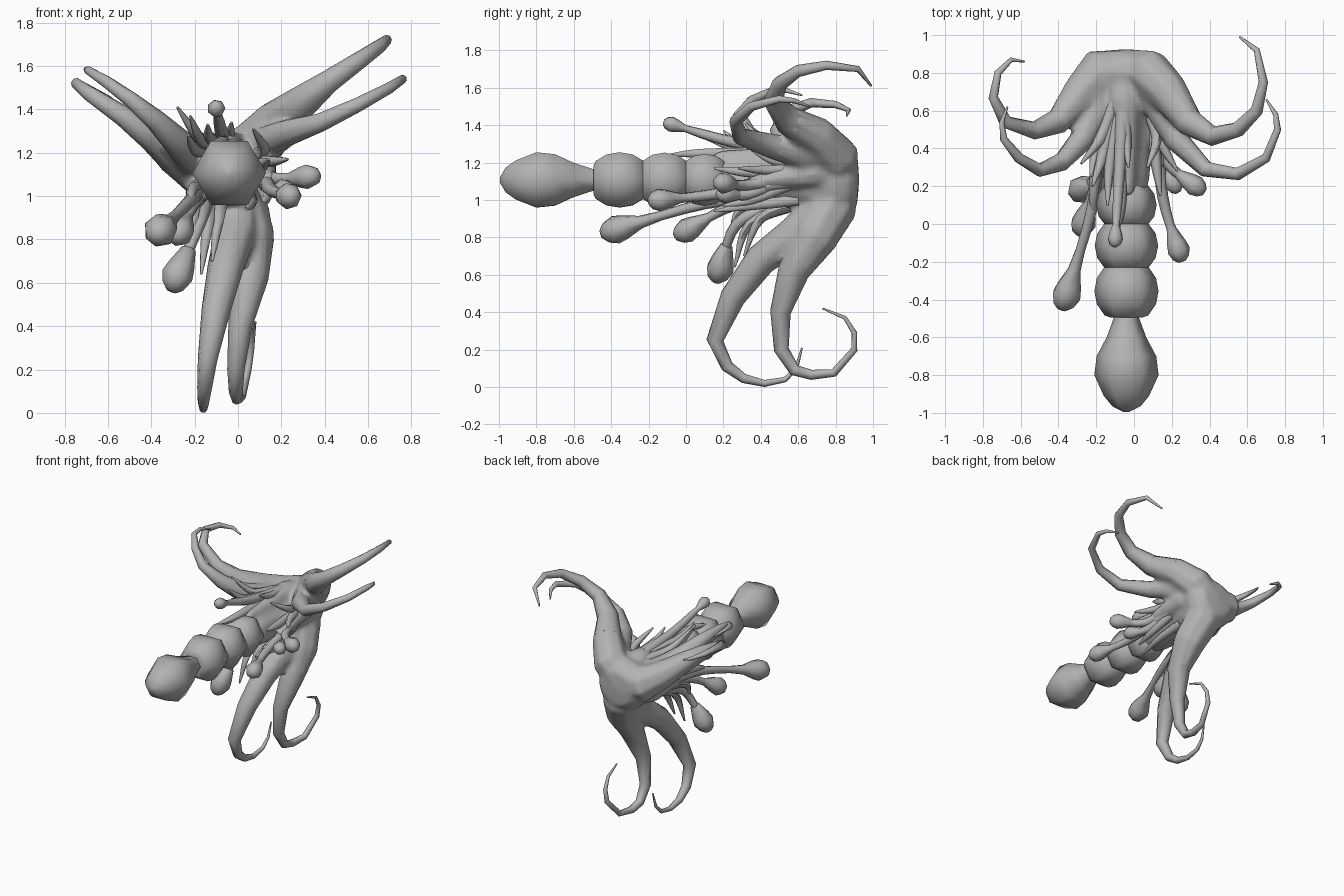
import bpy, bmesh, math
from mathutils import Vector

grey = bpy.data.materials.new("mid_grey")
grey.diffuse_color = (0.45, 0.45, 0.45, 1)


def shade(ob, angle):
    bpy.ops.object.select_all(action='DESELECT')
    bpy.context.view_layer.objects.active = ob
    ob.select_set(True)
    bpy.ops.object.shade_smooth_by_angle(angle=math.radians(angle))


def tube(name, pts, radii, sides=8, angle=60):
    """Closed tapered tube through the points, one radius per point."""
    pts = [Vector(p) for p in pts]
    bm = bmesh.new()
    rings, side = [], Vector((1, 0, 0.01))
    for i, p in enumerate(pts):
        t = (pts[min(i + 1, len(pts) - 1)] - pts[max(i - 1, 0)]).normalized()
        side = (side - t * side.dot(t)).normalized()
        up = t.cross(side)
        rings.append([bm.verts.new(p + radii[i] * (
            side * math.cos(a) + up * math.sin(a)))
            for a in (2 * math.pi * k / sides for k in range(sides))])
    for a, b in zip(rings, rings[1:]):
        for k in range(sides):
            n = (k + 1) % sides
            bm.faces.new((a[k], a[n], b[n], b[k]))
    bm.faces.new(rings[0][::-1])
    bm.faces.new(rings[-1])
    bmesh.ops.recalc_face_normals(bm, faces=bm.faces)
    me = bpy.data.meshes.new(name)
    bm.to_mesh(me)
    bm.free()
    me.materials.append(grey)
    ob = bpy.data.objects.new(name, me)
    bpy.context.collection.objects.link(ob)
    shade(ob, angle)
    return ob


def smooth_path(pts, steps):
    """Catmull-Rom samples through a few points."""
    p = [Vector(q) for q in pts]
    p = [2 * p[0] - p[1]] + p + [2 * p[-1] - p[-2]]
    out = []
    for a, b, c, d in zip(p, p[1:], p[2:], p[3:]):
        for k in range(steps):
            t = k / steps
            out.append(0.5 * (2 * b + (c - a) * t + (2 * a - 5 * b + 4 * c - d) * t * t
                              + (3 * b - a - 3 * c + d) * t ** 3))
    return out + [p[-2]]


def axis_part(name, profile, z=1.107, sides=6):
    """Part turned around the body axis from (y, radius) pairs."""
    return tube(name, [(-.04, y, z) for y, r in profile], [r for y, r in profile], sides, 75)


# Beaded six-sided body along the y axis
axis_part("front_bulb", [(-.995, .015), (-.965, .075), (-.91, .12), (-.8, .17),
                         (-.7, .158), (-.6, .105), (-.5, .068), (-.46, .06)])
for i, (y, r, h) in enumerate([(-.355, .17, .14), (-.115, .168, .13), (.1, .16, .12)]):
    axis_part(f"body_bead_{i + 1}", [(y + h * s, r * f) for s, f in
              ((-1, .5), (-.92, .68), (-.5, .92), (0, 1), (.5, .92), (.92, .68), (1, .5))])

trunks = []   # thick roots, blended into one head below


def arm(name, pts, radii, cut=3):
    """Thick root joins the head, the rest is a low-poly tube."""
    trunks.append(tube(name + "_root", pts[:cut + 1], radii[:cut + 1]))
    tube(name, pts[cut - 1:], [radii[cut - 1] * .93] + radii[cut:])


trunks.append(axis_part("head", [(.12, .1), (.25, .125), (.5, .135), (.7, .17), (.8, .2),
                                 (.87, .18), (.915, .13), (.925, .02)], z=1.1, sides=12))

# Six long curling arms, in three forked pairs
arm("upper_right_arm",
    [(-.05, .82, 1.1), (.08, .8, 1.23), (.18, .7, 1.34), (.29, .54, 1.43), (.42, .465, 1.53),
     (.55, .5, 1.62), (.65, .6, 1.69), (.685, .75, 1.72), (.65, .92, 1.7), (.56, .99, 1.61)],
    [.11, .13, .11, .078, .053, .042, .033, .025, .017, .006])
arm("lower_right_arm",
    [(.04, .78, 1.17), (.12, .65, 1.24), (.22, .45, 1.29), (.38, .29, 1.34), (.55, .265, 1.42),
     (.7, .35, 1.5), (.76, .5, 1.54), (.75, .58, 1.53), (.7, .66, 1.5)],
    [.1, .09, .065, .045, .034, .026, .02, .014, .005], 2)
arm("lower_left_arm",
    [(-.03, .82, 1.1), (-.18, .8, 1.13), (-.28, .69, 1.19), (-.4, .545, 1.28), (-.53, .495, 1.37),
     (-.68, .54, 1.47), (-.745, .67, 1.52), (-.72, .8, 1.51), (-.65, .87, 1.48), (-.58, .86, 1.45)],
    [.11, .135, .105, .07, .048, .036, .026, .02, .013, .005])
arm("upper_left_arm",
    [(-.14, .76, 1.13), (-.2, .6, 1.18), (-.28, .44, 1.25), (-.38, .33, 1.35), (-.5, .285, 1.45),
     (-.61, .35, 1.53), (-.69, .45, 1.58), (-.7, .54, 1.585), (-.67, .62, 1.56)],
    [.1, .09, .067, .05, .036, .028, .02, .013, .005], 2)
arm("rear_bottom_arm",
    [(-.04, .79, 1.12), (0, .78, .96), (.05, .69, .8), (.055, .575, .62), (.01, .505, .4),
     (-.01, .51, .2), (-.01, .58, .09), (-.005, .67, .065), (.015, .79, .075), (.045, .9, .2),
     (.06, .9, .29), (.07, .85, .37), (.08, .73, .42)],
    [.11, .14, .125, .085, .055, .04, .032, .027, .022, .018, .015, .011, .005])
arm("front_bottom_arm",
    [(-.02, .75, .98), (-.01, .6, .83), (-.055, .4, .68), (-.1, .25, .48), (-.14, .155, .25),
     (-.155, .22, .11), (-.16, .31, .045), (-.16, .42, .019), (-.16, .53, .04), (-.155, .59, .1),
     (-.15, .62, .21)],
    [.12, .105, .085, .068, .046, .034, .026, .019, .015, .011, .005], 2)

# Three inner petals that carry the stalks
trunks += [
    tube("top_petal", [(-.05, .82, 1.18), (-.05, .65, 1.22), (-.04, .4, 1.22), (-.03, .15, 1.23)],
         [.09, .09, .065, .03]),
    tube("right_petal", [(.03, .83, 1.14), (.1, .68, 1.14), (.13, .45, 1.11), (.14, .3, 1.08)],
         [.09, .08, .05, .03]),
    tube("left_petal", [(-.1, .82, 1.04), (-.17, .65, 1.02), (-.18, .45, 1.01), (-.18, .3, .99)],
         [.09, .08, .05, .03])]

# Blend the head, arm roots and petals into one skin
bpy.ops.object.select_all(action='DESELECT')
for ob in trunks:
    ob.select_set(True)
head = bpy.context.view_layer.objects.active = trunks[0]
bpy.ops.object.join()
remesh = head.modifiers.new("blend", 'REMESH')
remesh.mode = 'VOXEL'
remesh.voxel_size = .016
relax = head.modifiers.new("relax", 'SMOOTH')
relax.factor, relax.iterations = .5, 10
bpy.ops.object.modifier_apply(modifier="blend")
bpy.ops.object.modifier_apply(modifier="relax")
head.data.materials.clear()
head.data.materials.append(grey)
shade(head, 80)

# Stalks ending in a round bulb: root, middle, bulb centre, bulb radius
STALKS = [((-.18, .5, 1.03), (-.22, .1, .98), (-.36, -.38, .84), .078),
          ((-.17, .5, 1.0), (-.2, .25, .97), (-.27, 0, .835), .068),
          ((-.15, .5, .98), (-.18, .27, .87), (-.28, .18, .63), .075),
          ((.12, .55, 1.1), (.15, .15, 1.03), (.235, -.14, 1.0), .062),
          ((.11, .55, 1.12), (.17, .33, 1.08), (.325, .2, 1.09), .058),
          ((.1, .5, 1.1), (.15, .33, 1.03), (.21, .21, 1.03), .05),
          ((-.06, .6, 1.26), (-.08, .25, 1.31), (-.1, -.08, 1.405), .042)]
for i, (a, b, c, r) in enumerate(STALKS):
    path = smooth_path((a, b, c), 4)
    d = (path[-1] - path[-3]).normalized() * r
    end = Vector(c)
    path = path[:-2] + [end - d * 1.9, end - d * .7, end, end + d * .65, end + d]
    n = len(path)
    radii = [.04 - .014 * k / (n - 6) for k in range(n - 5)]
    tube(f"bulb_stalk_{i + 1}", path, radii + [r * .45, r * .85, r, r * .75, r * .35], 7)

# Thin pointed feelers: root, middle, tip
FEELERS = [((-.1, .65, 1.24), (-.18, .45, 1.27), (-.28, .32, 1.41)),
           ((-.1, .6, 1.24), (-.17, .35, 1.26), (-.22, .2, 1.37)),
           ((-.08, .6, 1.25), (-.13, .3, 1.27), (-.14, .1, 1.33)),
           ((-.05, .6, 1.27), (-.04, .45, 1.28), (-.03, .3, 1.34)),
           ((-.14, .6, 1.2), (-.2, .4, 1.22), (-.23, .25, 1.28)),
           ((-.07, .5, 1.25), (-.07, .1, 1.25), (-.12, -.1, 1.24)),
           ((.08, .6, 1.18), (.12, .45, 1.22), (.07, .3, 1.31)),
           ((.1, .6, 1.16), (.15, .42, 1.16), (.23, .28, 1.17)),
           ((.1, .5, 1.14), (.12, .3, 1.15), (.14, .15, 1.17)),
           ((.1, .55, 1.08), (.13, .35, 1.0), (.12, .2, .97)),
           ((-.15, .55, 1), (-.2, .3, .95), (-.2, .24, .8)),
           ((-.12, .6, .98), (-.14, .34, .87), (-.17, .26, .64)),
           ((-.08, .6, .98), (-.09, .4, .9), (-.12, .31, .7)),
           ((-.17, .5, 1.05), (-.21, .2, 1.03), (-.22, .03, .97)),
           ((.05, .6, 1), (.06, .35, .97), (.04, .15, .94))]
for i, pts in enumerate(FEELERS):
    path = smooth_path(pts, 4)
    n = len(path)
    tube(f"feeler_{i + 1}", path, [.034 - .028 * (k / (n - 1)) ** 2.2 for k in range(n)], 6)
